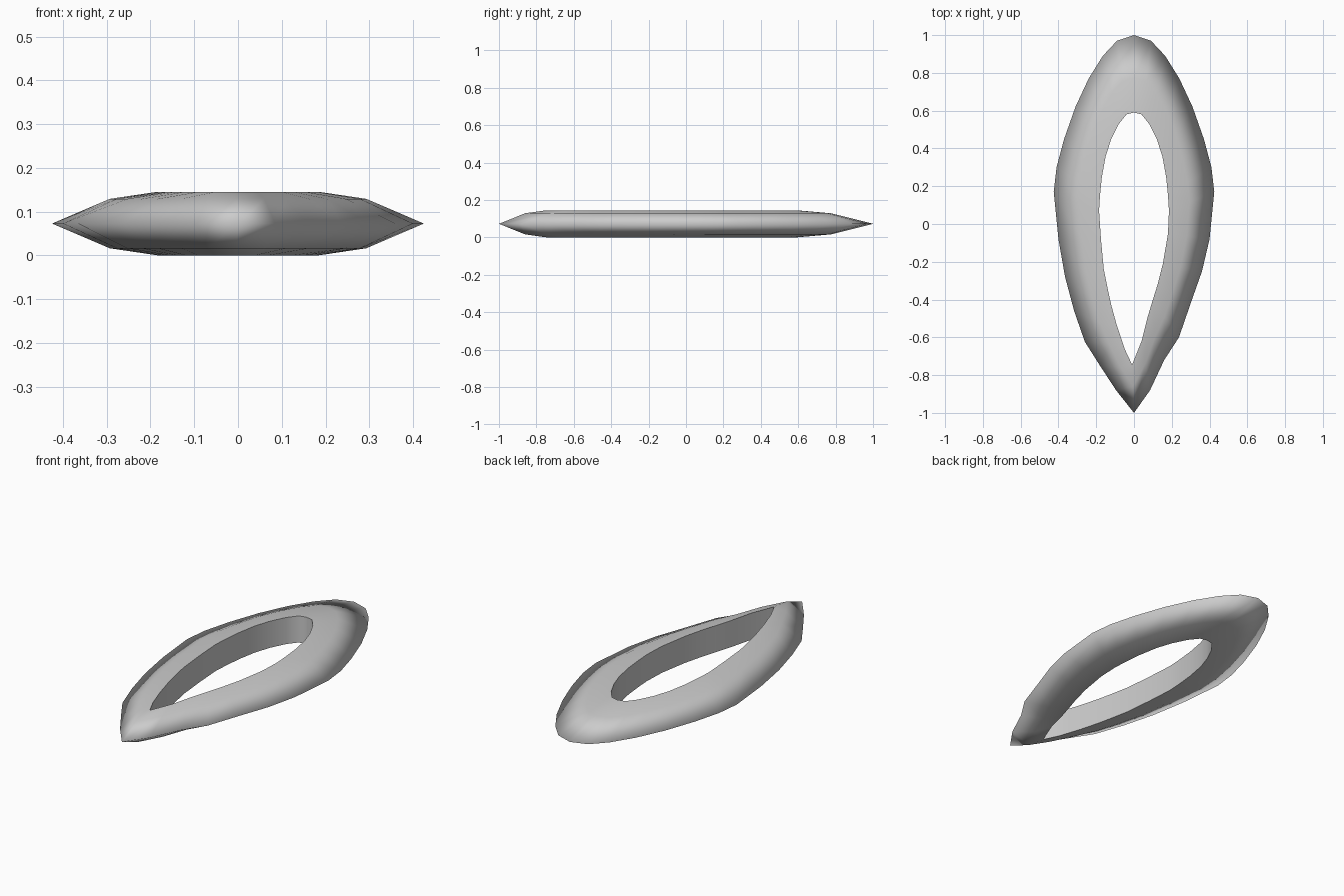
import bpy
import bmesh

default_cube = bpy.data.objects.get("Cube")
if default_cube:
    bpy.data.objects.remove(default_cube, do_unlink=True)

HEIGHT = 0.145
MIDDLE = HEIGHT / 2
SHOULDER_DROP = 0.016

# Outline points run from the rounded back to the pointed front
outer_back = [(.09, .97), (.165, .89), (.24, .77), (.31, .62), (.37, .45), (.41, .3), (.425, .17)]
inner_back = [(.04, .58), (.08, .53), (.12, .45), (.15, .36), (.17, .25), (.18, .15), (.185, .07)]
outer_left = [(.4, -.08), (.36, -.25), (.3, -.42), (.238, -.6), (.16, -.72), (.085, -.88)]
outer_right = [(.4, -.08), (.365, -.28), (.317, -.46), (.26, -.624), (.18, -.75), (.095, -.88)]
inner_left = [(.18, -.05), (.153, -.21), (.125, -.32), (.1, -.4), (.07, -.5), (.04, -.62)]
inner_right = [(.175, -.08), (.16, -.24), (.14, -.34), (.12, -.43), (.09, -.54), (.05, -.66)]


def closed_outline(back_tip, back, left, front_tip, right):
    """Join both sides into one loop, flipping the right side over x."""
    other_side = [(-x, y) for x, y in reversed(back + right)]
    return [back_tip] + back + left + [front_tip] + other_side


def blend(first, second, amount):
    return [(a[0] + (b[0] - a[0]) * amount, a[1] + (b[1] - a[1]) * amount)
            for a, b in zip(first, second)]


def make_material(name, colour):
    material = bpy.data.materials.new(name)
    material.use_nodes = True
    material.diffuse_color = colour
    shader = next(n for n in material.node_tree.nodes if n.type == "BSDF_PRINCIPLED")
    shader.inputs["Base Color"].default_value = colour
    return material


def loft_closed_ring(name, sections, sharp_sections, material):
    """Bridge a cycle of outlines, keeping chosen outlines sharp."""
    bm = bmesh.new()
    loops = [[bm.verts.new((x, y, z)) for x, y in outline] for outline, z in sections]
    count = len(loops[0])
    for index, loop in enumerate(loops):
        following = loops[(index + 1) % len(loops)]
        for i in range(count):
            j = (i + 1) % count
            face = bm.faces.new((loop[i], loop[j], following[j], following[i]))
            face.smooth = True
    bmesh.ops.recalc_face_normals(bm, faces=bm.faces)
    for index in sharp_sections:
        loop = loops[index]
        for i in range(count):
            bm.edges.get((loop[i], loop[(i + 1) % count])).smooth = False
    # Crease down the pointed corner of the opening
    corner = count // 2
    bm.edges.get([loops[index][corner] for index in sharp_sections]).smooth = False
    mesh = bpy.data.meshes.new(name)
    bm.to_mesh(mesh)
    bm.free()
    mesh.materials.append(material)
    ring = bpy.data.objects.new(name, mesh)
    bpy.context.collection.objects.link(ring)
    return ring


# Leaf-shaped ring with sloped shoulders and an upright inner wall
outer = closed_outline((0, 1), outer_back, outer_left, (0, -1), outer_right)
inner = closed_outline((0, .59), inner_back, inner_left, (-.01, -.745), inner_right)
shoulder = blend(inner, outer, 0.45)

sections = [
    (inner, HEIGHT),
    (shoulder, HEIGHT - SHOULDER_DROP),
    (outer, MIDDLE),
    (shoulder, SHOULDER_DROP),
    (inner, 0),
]
grey = make_material("plain grey", (0.6, 0.6, 0.6, 1))
loft_closed_ring("pointed_ring", sections, (0, 4), grey)
